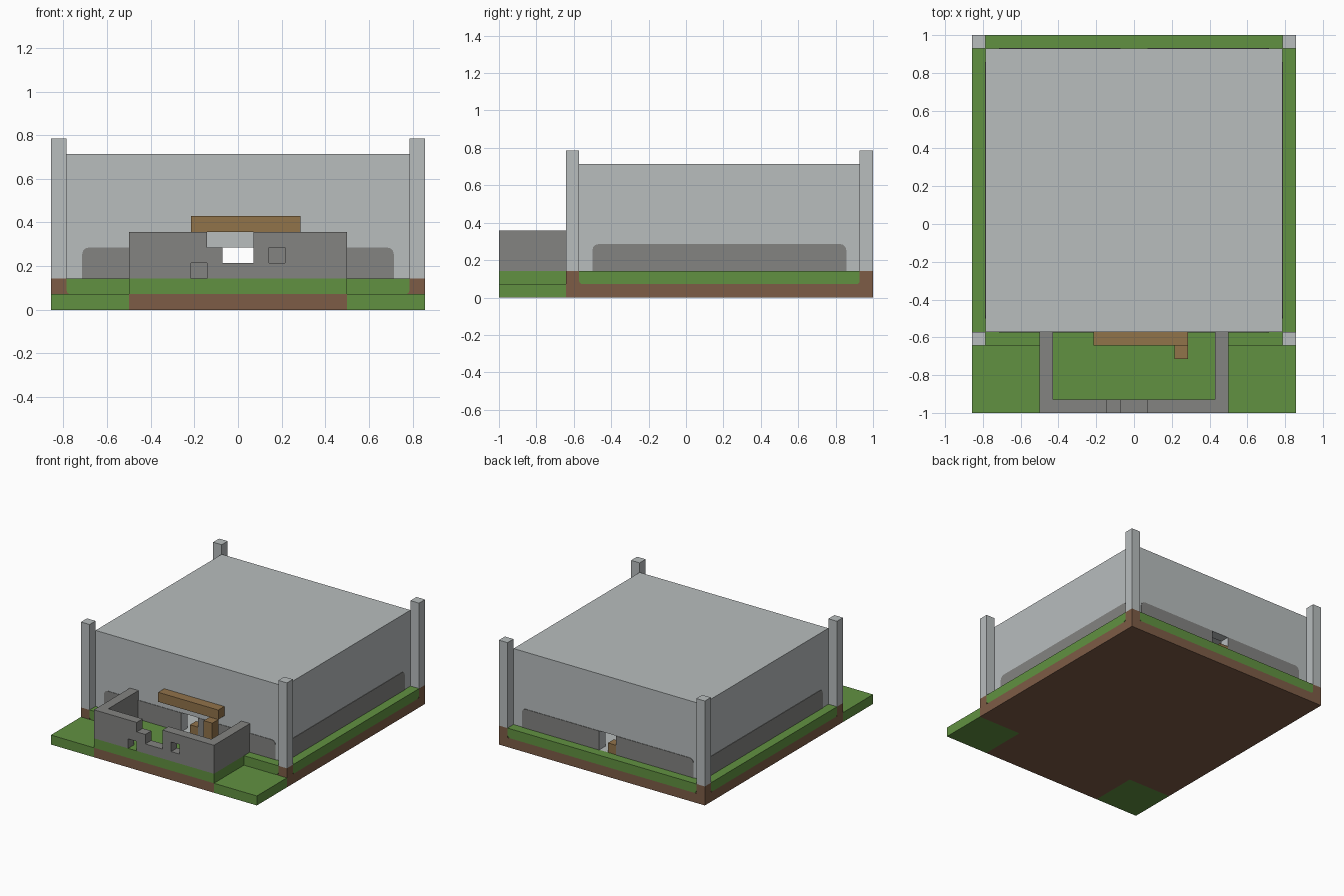
import bpy, bmesh, math
from mathutils import Vector

if "Cube" in bpy.data.objects:
    bpy.data.objects.remove(bpy.data.objects["Cube"], do_unlink=True)

U = 1 / 14  # one block


def material(name, rgb):
    lin = [((c / 255 + 0.055) / 1.055) ** 2.4 for c in rgb] + [1]
    m = bpy.data.materials.new(name)
    m.use_nodes = True
    m.diffuse_color = lin
    bsdf = next(n for n in m.node_tree.nodes if n.type == 'BSDF_PRINCIPLED')
    bsdf.inputs["Base Color"].default_value = lin
    bsdf.inputs["Roughness"].default_value = 0.9
    return m


PALE = material("pale stone", (184, 189, 190))
STONE = material("dark stone", (131, 131, 129))
GRASS = material("grass", (97, 145, 65))
EARTH = material("earth", (125, 92, 70))
WOOD = material("wood", (145, 115, 74))


def prism(name, mat, outline, depth):
    """Extrude a closed outline of 3D points along a vector, in block units."""
    bm = bmesh.new()
    face = bm.faces.new([bm.verts.new(Vector(p) * U) for p in outline])
    ext = bmesh.ops.extrude_face_region(bm, geom=[face])["geom"]
    moved = [v for v in ext if isinstance(v, bmesh.types.BMVert)]
    bmesh.ops.translate(bm, verts=moved, vec=Vector(depth) * U)
    bmesh.ops.recalc_face_normals(bm, faces=bm.faces)
    mesh = bpy.data.meshes.new(name)
    bm.to_mesh(mesh)
    bm.free()
    mesh.materials.append(mat)
    ob = bpy.data.objects.new(name, mesh)
    bpy.context.scene.collection.objects.link(ob)
    return ob


def box(name, mat, x, y, z):
    base = [(x[0], y[0], z[0]), (x[1], y[0], z[0]),
            (x[1], y[1], z[0]), (x[0], y[1], z[0])]
    return prism(name, mat, base, (0, 0, z[1] - z[0]))


def carve(ob, *cuts):
    """Subtract boxes from an object."""
    for cut in cuts:
        cutter = box("cutter", ob.data.materials[0], *cut)
        cutter.hide_render = True
        mod = ob.modifiers.new("cut", 'BOOLEAN')
        mod.operation, mod.solver, mod.object = 'DIFFERENCE', 'EXACT', cutter
        bpy.context.view_layer.objects.active = ob
        bpy.ops.object.modifier_apply(modifier=mod.name)
        bpy.data.objects.remove(cutter, do_unlink=True)


def arc(cu, cz, r, start):
    return [(cu + r * math.cos(math.radians(start + a)),
             cz + r * math.sin(math.radians(start + a))) for a in (0, 30, 60, 90)]


def panel(name, mat, axis, outline, d, thick):
    """Upright panel: outline is (along, z), d is its place across the wall."""
    if axis == 'x':
        return prism(name, mat, [(u, d, z) for u, z in outline], (0, thick, 0))
    return prism(name, mat, [(d, u, z) for u, z in outline], (thick, 0, 0))


# Ground
box("earth_slab", EARTH, (-12, 12), (-9, 14), (0, 1))
box("earth_core", EARTH, (-11.95, 11.95), (-8.95, 13.95), (1, 1.96))
box("earth_forecourt", EARTH, (-7, 7), (-14, -9), (0, 1))
box("grass_forecourt", GRASS, (-7, 7), (-14, -9), (1, 2))


def strip(name, axis, u0, u1, d, thick):
    r = 0.25
    panel(name, GRASS, axis, [(u1, 2), (u0, 2)] + arc(u0 + r, 1 + r, r, 180)
          + arc(u1 - r, 1 + r, r, 270), d, thick)


strip("front_grass_strip", 'x', -11, 11, -9, 1)
strip("back_grass_strip", 'x', -11, 11, 14, -1)
for s, side in ((-1, "right"), (1, "left")):
    strip(side + "_grass_strip", 'y', -8, 13, 12 * s, -s)
    box(side + "_low_lawn", GRASS, sorted((7 * s, 12 * s)), (-14, -9), (0, 1))
    # Corner pillars on earth footings
    for y, end in ((-9, "front"), (13, "back")):
        xs = sorted((11 * s, 12 * s))
        box(f"{end}_{side}_footing", EARTH, xs, (y, y + 1), (1, 2))
        box(f"{end}_{side}_pillar", PALE, xs, (y, y + 1), (2, 11))

# Hollow main hall with a doorway at each end
hall = box("hall", PALE, (-11, 11), (-8, 13), (1.9, 10))
carve(hall, ((-10, 10), (-7, 12), (2, 9)), ((-1, 1), (-9, 14), (2, 4)))

# Dark stone bands along the foot of the hall walls
R, T = 0.45, 0.05
for s, side in ((-1, "right"), (1, "left")):
    half = [(s, 2), (10 * s, 2)] + [(s * u, z) for u, z in arc(10 - R, 4 - R, R, 0)] + [(s, 4)]
    panel(f"front_{side}_band", STONE, 'x', half, -8, -T)
    panel(f"back_{side}_band", STONE, 'x', half, 13, T)
    full = [(-7, 2), (12, 2)] + arc(12 - R, 4 - R, R, 0) + arc(-7 + R, 4 - R, R, 90)
    panel(side + "_band", STONE, 'y', full, 11 * s, T * s)

# Ruined forecourt wall with stepped gap and two small windows
wall = box("forecourt_wall", STONE, (-7, 7), (-14, -8), (2, 5))
carve(wall,
      ((-6, 6), (-13, -7), (1, 6)),
      ((-2, 1), (-15, -12), (4, 6)),
      ((-1, 1), (-15, -12), (3, 5)),
      ((-3, -2), (-15, -12), (1, 3)),
      ((2, 3), (-15, -12), (3, 4)))

# Wooden beam, post and door blocks
box("porch_beam", WOOD, (-3, 4), (-9, -8), (5, 6))
box("porch_post", WOOD, (3, 4), (-10, -9), (2, 5))
box("front_door_block", WOOD, (0, 1), (-8, -7), (2, 3))
box("back_door_block", WOOD, (-1, 0), (12, 13), (2, 3))
